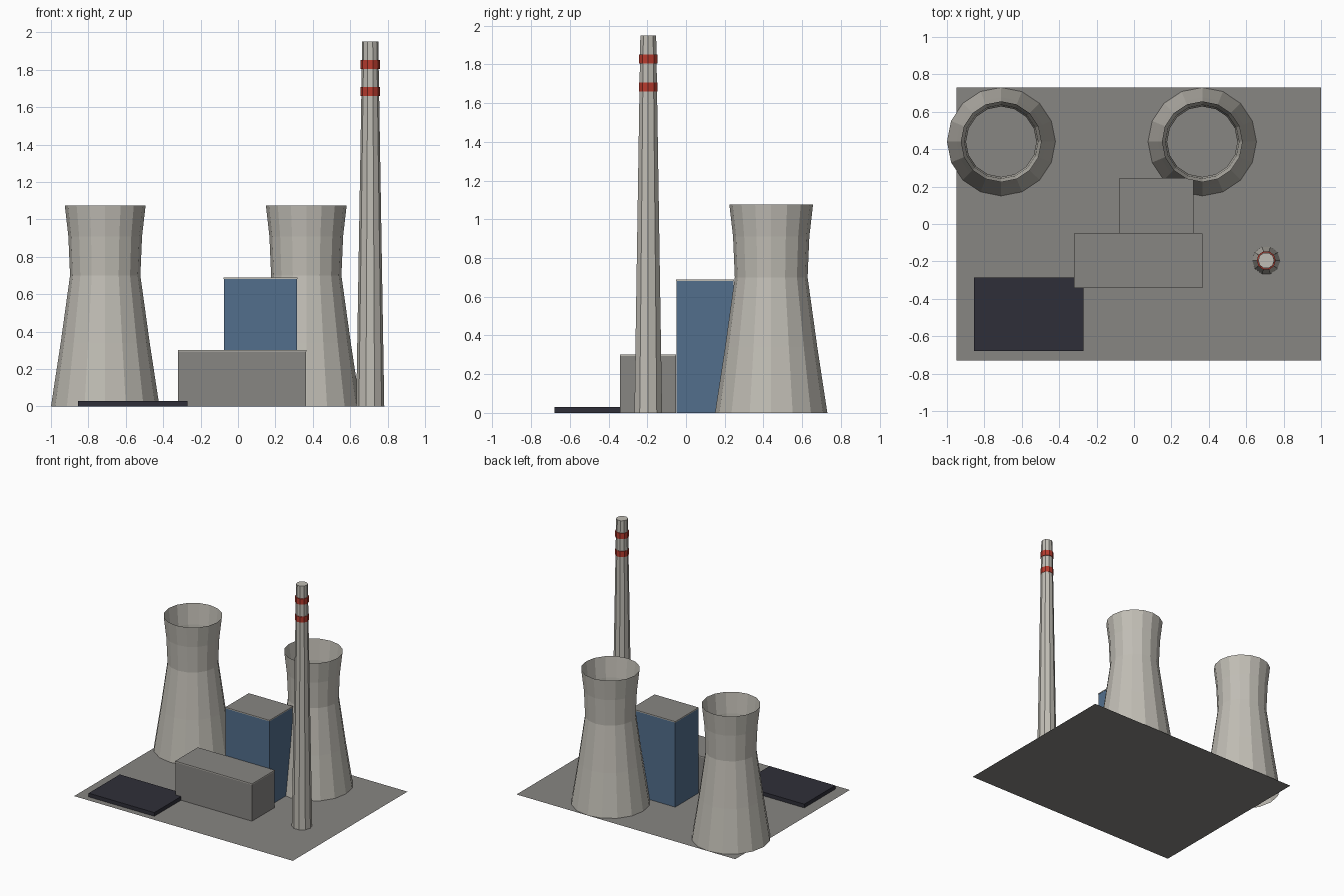
import bpy, math

if "Cube" in bpy.data.objects:
    bpy.data.objects.remove(bpy.data.objects["Cube"])

def mat(name, rgb):
    m = bpy.data.materials.new(name)
    m.diffuse_color = (*rgb, 1)
    m.use_nodes = True
    m.node_tree.nodes["Principled BSDF"].inputs["Base Color"].default_value = m.diffuse_color
    return m

CONCRETE = mat("pale concrete", (0.53, 0.51, 0.46))
GREY = mat("asphalt grey", (0.245, 0.237, 0.225))
BLUE = mat("cladding blue", (0.085, 0.157, 0.262))
RED = mat("warning red", (0.48, 0.045, 0.028))
COAL = mat("coal black", (0.028, 0.028, 0.040))

def make(name, verts, faces, mats, loc=(0, 0, 0)):
    me = bpy.data.meshes.new(name)
    me.from_pydata(verts, [], faces)
    for m in mats:
        me.materials.append(m)
    ob = bpy.data.objects.new(name, me)
    ob.location = loc
    bpy.context.collection.objects.link(ob)
    return ob

def lathe(name, profile, sides, loc, m, bottom=False, top=False):
    """Faceted solid of revolution from (radius, height) points."""
    verts = [(r * math.cos(2 * math.pi * i / sides), r * math.sin(2 * math.pi * i / sides), z)
             for r, z in profile for i in range(sides)]
    faces = []
    for k in range(len(profile) - 1):
        for i in range(sides):
            j = (i + 1) % sides
            a, b = k * sides, (k + 1) * sides
            faces.append((a + i, a + j, b + j, b + i))
    if bottom:
        faces.append(tuple(reversed(range(sides))))
    if top:
        n = (len(profile) - 1) * sides
        faces.append(tuple(range(n, n + sides)))
    return make(name, verts, faces, [m], loc)

def box(name, x0, x1, y0, y1, z0, z1, mats, bottom=False):
    """Box whose top face takes the last material."""
    verts = [(x, y, z) for z in (z0, z1) for x, y in ((x0, y0), (x1, y0), (x1, y1), (x0, y1))]
    faces = [(i, (i + 1) % 4, (i + 1) % 4 + 4, i + 4) for i in range(4)] + [(4, 5, 6, 7)]
    if bottom:
        faces.append((3, 2, 1, 0))
    ob = make(name, verts, faces, mats)
    ob.data.polygons[4].material_index = len(mats) - 1
    return ob

# site ground
make("ground_slab", [(-0.95, -0.73, 0), (1, -0.73, 0), (1, 0.73, 0), (-0.95, 0.73, 0)],
     [(0, 1, 2, 3)], [GREY])

# open cooling towers
tower = [(0.29, 0), (0.238, 0.34), (0.188, 0.70), (0.197, 0.91), (0.216, 1.075)]
for side, x in (("left", -0.71), ("right", 0.365)):
    lathe("cooling_tower_" + side, tower, 16, (x, 0.44, 0), CONCRETE)

# chimney with two warning bands
STACK = (0.707, -0.195, 0)
lathe("chimney", [(0.075, 0), (0.043, 1.95)], 10, STACK, CONCRETE, top=True)
for i, z in enumerate((1.66, 1.805)):
    lathe("chimney_band_%d" % (i + 1), [(0.051, z), (0.051, z + 0.047)], 10, STACK, RED, True, True)

# boiler house and turbine hall, each with a pale roof edge
box("boiler_house", -0.075, 0.315, -0.05, 0.245, 0, 0.682, [BLUE])
box("boiler_roof", -0.077, 0.317, -0.052, 0.247, 0.682, 0.69, [CONCRETE, GREY], True)
box("turbine_hall", -0.32, 0.363, -0.34, -0.052, 0, 0.294, [GREY])
box("turbine_roof", -0.322, 0.365, -0.342, -0.052, 0.294, 0.302, [CONCRETE, GREY], True)

# coal yard
box("coal_yard", -0.855, -0.27, -0.68, -0.285, 0, 0.03, [COAL])
